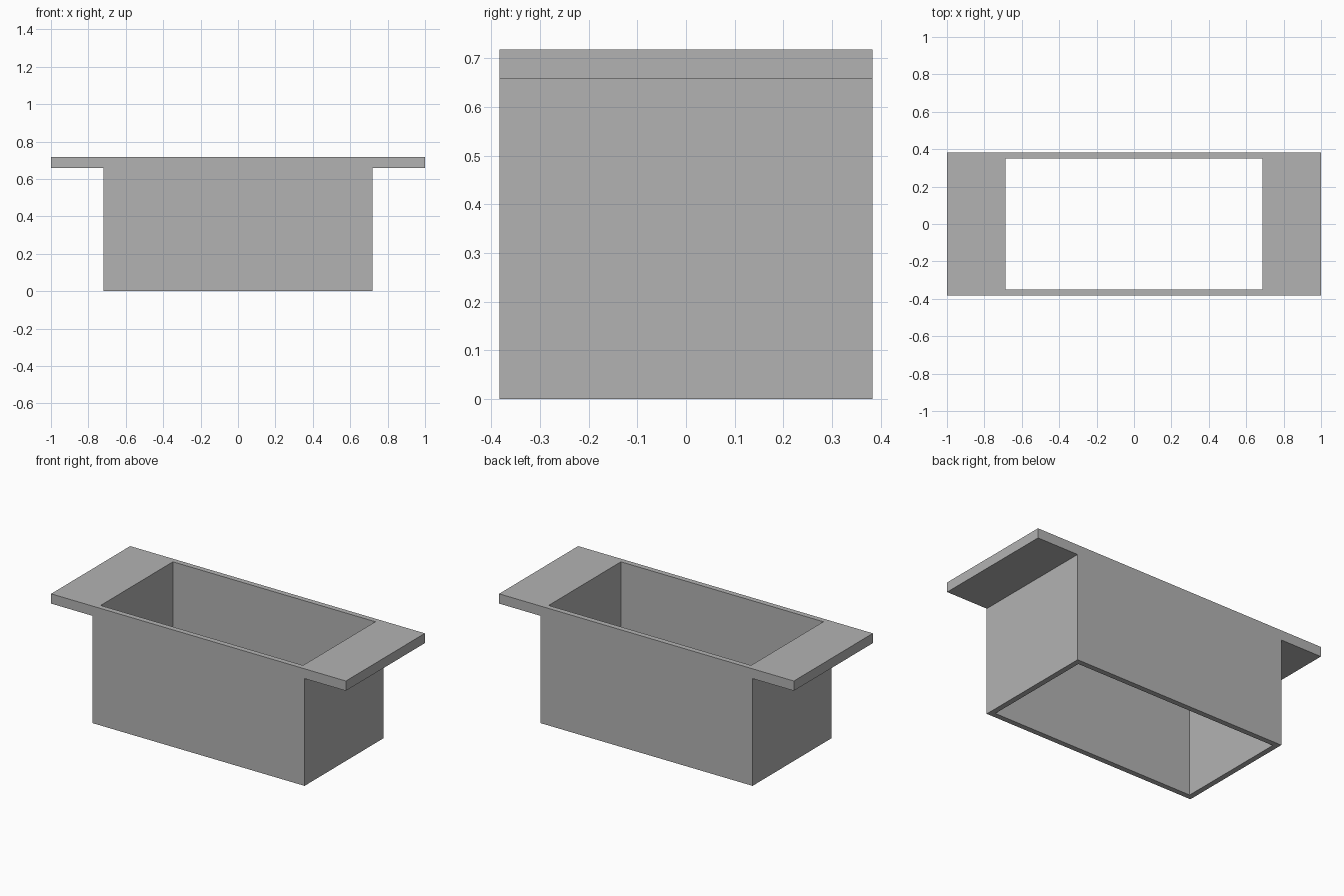
import bpy
import bmesh

default_cube = bpy.data.objects.get("Cube")
if default_cube:
    bpy.data.objects.remove(default_cube, do_unlink=True)

HALF_LENGTH, HALF_DEPTH, HEIGHT = 1.0, 0.383, 0.718
BODY_HALF, FLANGE_BOTTOM = 0.72, 0.658
HOLE_X, HOLE_Y = 0.687, 0.35

grey = bpy.data.materials.new("plain grey")
grey.use_nodes = True
colour = (0.45, 0.45, 0.45, 1)
grey.diffuse_color = colour
grey.node_tree.nodes["Principled BSDF"].inputs["Base Color"].default_value = colour


def extruded(name, profile, half_depth):
    """Extrude an x-z outline along y, centred on y = 0."""
    bm = bmesh.new()
    face = bm.faces.new([bm.verts.new((x, -half_depth, z)) for x, z in profile])
    grown = bmesh.ops.extrude_face_region(bm, geom=[face])["geom"]
    verts = [v for v in grown if isinstance(v, bmesh.types.BMVert)]
    bmesh.ops.translate(bm, verts=verts, vec=(0, 2 * half_depth, 0))
    bmesh.ops.recalc_face_normals(bm, faces=bm.faces)
    mesh = bpy.data.meshes.new(name)
    bm.to_mesh(mesh)
    bm.free()
    mesh.materials.append(grey)
    obj = bpy.data.objects.new(name, mesh)
    bpy.context.collection.objects.link(obj)
    return obj


# Box body with overhanging end flanges
half = [(BODY_HALF, 0), (BODY_HALF, FLANGE_BOTTOM),
        (HALF_LENGTH, FLANGE_BOTTOM), (HALF_LENGTH, HEIGHT)]
outline = half + [(-x, z) for x, z in reversed(half)]
sleeve = extruded("flanged_sleeve", outline, HALF_DEPTH)

# Rectangular opening through the full height
opening = [(-HOLE_X, -0.1), (HOLE_X, -0.1), (HOLE_X, 1), (-HOLE_X, 1)]
cutter = extruded("opening_cutter", opening, HOLE_Y)
cutter.hide_render = True
cut = sleeve.modifiers.new("opening", 'BOOLEAN')
cut.operation = 'DIFFERENCE'
cut.solver = 'EXACT'
cut.object = cutter
bpy.context.view_layer.objects.active = sleeve
bpy.ops.object.modifier_apply(modifier=cut.name)
bpy.data.objects.remove(cutter, do_unlink=True)
